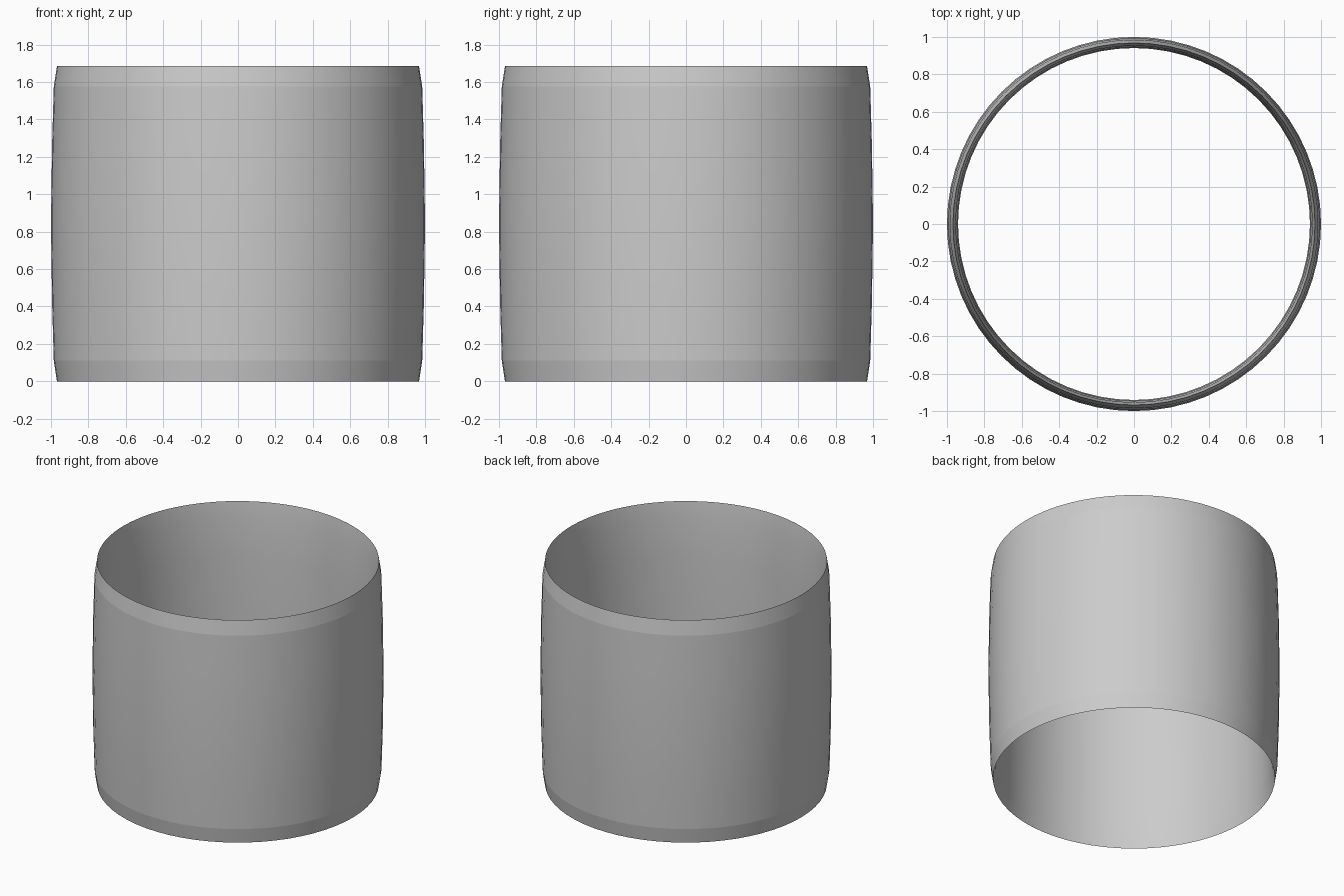
import bpy, bmesh, math

if "Cube" in bpy.data.objects:
    bpy.data.objects.remove(bpy.data.objects["Cube"])

SEGMENTS = 64
HEIGHT = 1.685
RIM = 0.968

# Half profile (distance bulged from the rim radius, height), mirrored about mid height
half = [(0.0, 0.0), (0.017, 0.11), (0.026, 0.42), (0.032, 0.8425)]
bulge = half + [(d, HEIGHT - z) for d, z in reversed(half[:-1])]

# Closed lens section: convex outer wall going up, convex inner wall coming down
section = [(RIM + d, z) for d, z in bulge]
section += [(RIM - d * 0.85, z) for d, z in reversed(bulge[1:-1])]

# Revolve the section into a ring
bm = bmesh.new()
rings = []
for i in range(SEGMENTS):
    a = 2 * math.pi * i / SEGMENTS
    rings.append([bm.verts.new((r * math.cos(a), r * math.sin(a), z)) for r, z in section])
n = len(section)
for i in range(SEGMENTS):
    p, q = rings[i], rings[(i + 1) % SEGMENTS]
    for j in range(n):
        k = (j + 1) % n
        bm.faces.new((p[j], q[j], q[k], p[k]))
bmesh.ops.recalc_face_normals(bm, faces=bm.faces)

mesh = bpy.data.meshes.new("ring_band")
bm.to_mesh(mesh)
bm.free()
ring = bpy.data.objects.new("ring_band", mesh)
bpy.context.collection.objects.link(ring)

# Smooth around the band, crisp at the rims
bpy.context.view_layer.objects.active = ring
ring.select_set(True)
bpy.ops.object.shade_smooth_by_angle(angle=math.radians(6.5))
